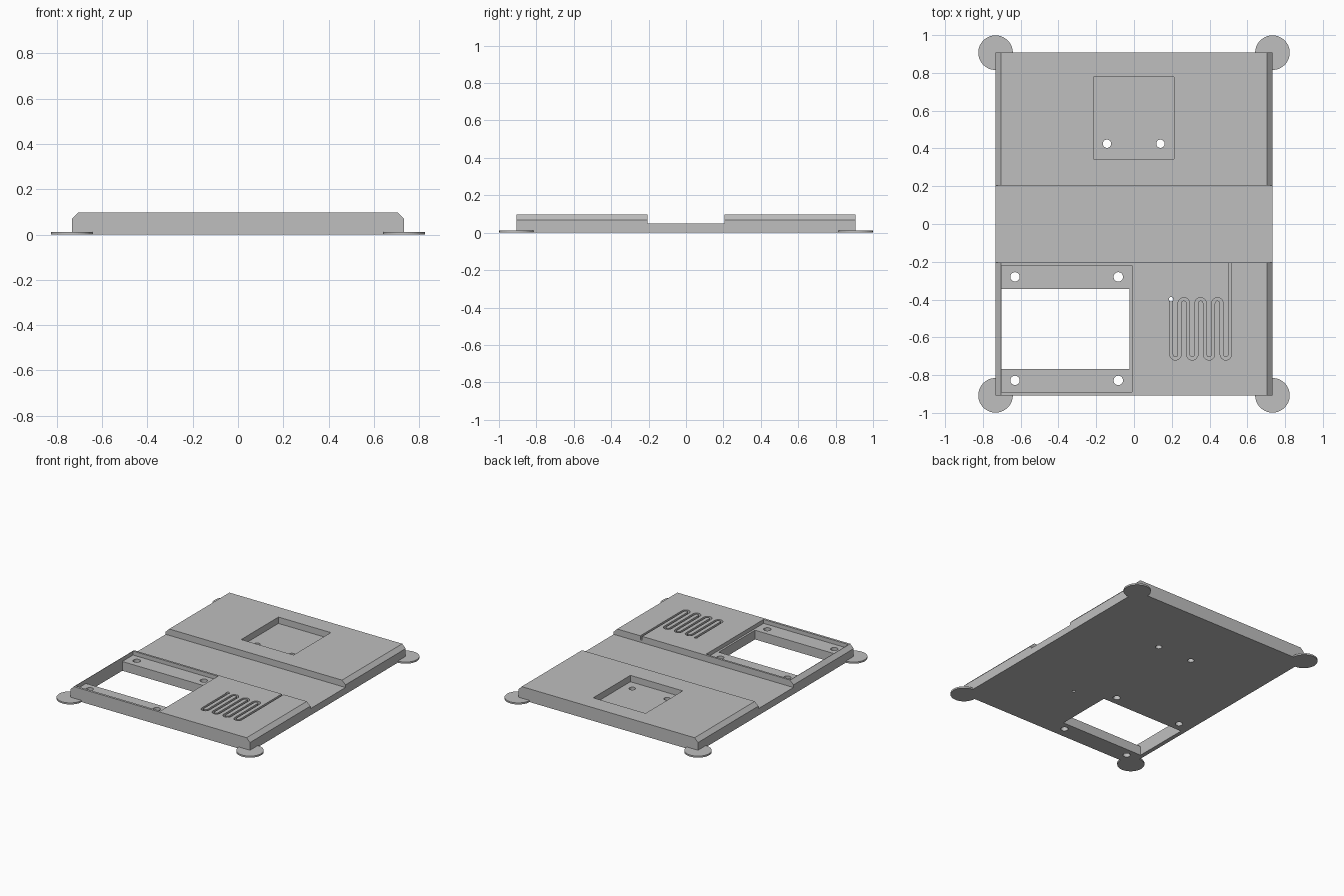
import bpy, bmesh
from math import pi, sin, cos
from mathutils import Vector

cube = bpy.data.objects.get("Cube")
if cube:
    bpy.data.objects.remove(cube)

grey = bpy.data.materials.new("plain grey plastic")
grey.use_nodes = True
GREY = (0.52, 0.52, 0.52, 1)
grey.diffuse_color = GREY
grey.node_tree.nodes["Principled BSDF"].inputs["Base Color"].default_value = GREY

W, L, H = 0.733, 0.907, 0.097      # half width, half length, height of the plate
CHAMFER, STEP = 0.028, 0.205       # side chamfer, half width of the middle channel


def prism(name, outline, offset):
    """Extrude a closed outline of 3D points along an offset."""
    bm = bmesh.new()
    face = bm.faces.new([bm.verts.new(p) for p in outline])
    ext = bmesh.ops.extrude_face_region(bm, geom=[face], use_keep_orig=True)
    moved = [g for g in ext["geom"] if isinstance(g, bmesh.types.BMVert)]
    bmesh.ops.translate(bm, vec=Vector(offset), verts=moved)
    bmesh.ops.recalc_face_normals(bm, faces=bm.faces)
    mesh = bpy.data.meshes.new(name)
    bm.to_mesh(mesh)
    bm.free()
    mesh.materials.append(grey)
    obj = bpy.data.objects.new(name, mesh)
    bpy.context.collection.objects.link(obj)
    return obj


def box(name, x0, x1, y0, y1, z0, z1=0.3):
    return prism(name, [(x0, y0, z0), (x1, y0, z0), (x1, y1, z0), (x0, y1, z0)],
                 (0, 0, z1 - z0))


def arc(cx, cy, r, start, sweep, n):
    return [(cx + r * cos(start + sweep * i / n), cy + r * sin(start + sweep * i / n))
            for i in range(n + 1)]


def drill(name, x, y, r):
    ring = arc(x, y, r, 0, 2 * pi, 24)[:-1]
    return prism(name, [(px, py, -0.1) for px, py in ring], (0, 0, 0.4))


def cut(target, cutter):
    mod = target.modifiers.new(cutter.name, 'BOOLEAN')
    mod.operation = 'DIFFERENCE'
    mod.solver = 'EXACT'
    mod.object = cutter
    bpy.context.view_layer.objects.active = target
    bpy.ops.object.modifier_apply(modifier=mod.name)
    bpy.data.objects.remove(cutter)


# Base plate with chamfered long sides
profile = [(-W, 0), (W, 0), (W, H - CHAMFER), (W - CHAMFER, H),
           (CHAMFER - W, H), (-W, H - CHAMFER)]
plate = prism("base_plate", [(x, -L, z) for x, z in profile], (0, 2 * L, 0))

# Cross channel, square pocket, recessed frame and its window
cut(plate, box("channel_cutter", -1, 1, -STEP, STEP, 0.05))
cut(plate, box("pocket_cutter", -0.215, 0.212, 0.345, 0.778, 0.05))
cut(plate, box("recess_cutter", -0.702, -0.01, -0.89, -0.22, 0.068))
cut(plate, box("window_cutter", -0.702, -0.025, -0.768, -0.345, -0.1))

# Screw holes
for x in (-0.143, 0.14):
    cut(plate, drill("pocket_hole", x, 0.425, 0.022))
for x in (-0.63, -0.083):
    for y in (-0.28, -0.828):
        cut(plate, drill("frame_hole", x, y, 0.025))

# Winding groove: straight legs joined by half circles, ending in the channel
PITCH, HALF, LEGS, X0 = 0.0445, 0.008, 8, 0.197
LOW, HIGH = -0.69, -0.42


def groove_side(side):
    """Outline of one side of the groove; side is +1 or -1."""
    pts = [(X0 + side * HALF, -0.398)]
    for leg in range(LEGS - 1):
        down = leg % 2 == 0
        turn = 1 if down else -1
        r = PITCH / 2 - turn * side * HALF
        cx = X0 + PITCH * (leg + 0.5)
        pts += arc(cx, LOW if down else HIGH, r, pi, turn * pi, 12)
    pts.append((X0 + PITCH * (LEGS - 1) - side * HALF, -STEP + 0.02))
    return pts


outline = groove_side(1) + groove_side(-1)[::-1]
cut(plate, prism("groove_cutter", [(x, y, 0.067) for x, y in outline], (0, 0, 0.1)))
cut(plate, drill("groove_hole", X0 - 0.001, -0.398, 0.012))

# Thin round feet around the four corners
for sx, x_name in ((1, "left"), (-1, "right")):
    for sy, y_name in ((1, "back"), (-1, "front")):
        ring = arc(0, 0, 0.0915, -pi / 2, 1.5 * pi, 48)
        pts = [(0, 0)] + ring
        prism(f"corner_pad_{y_name}_{x_name}",
              [(sx * (W + x), sy * (L + y), 0) for x, y in pts], (0, 0, 0.012))
